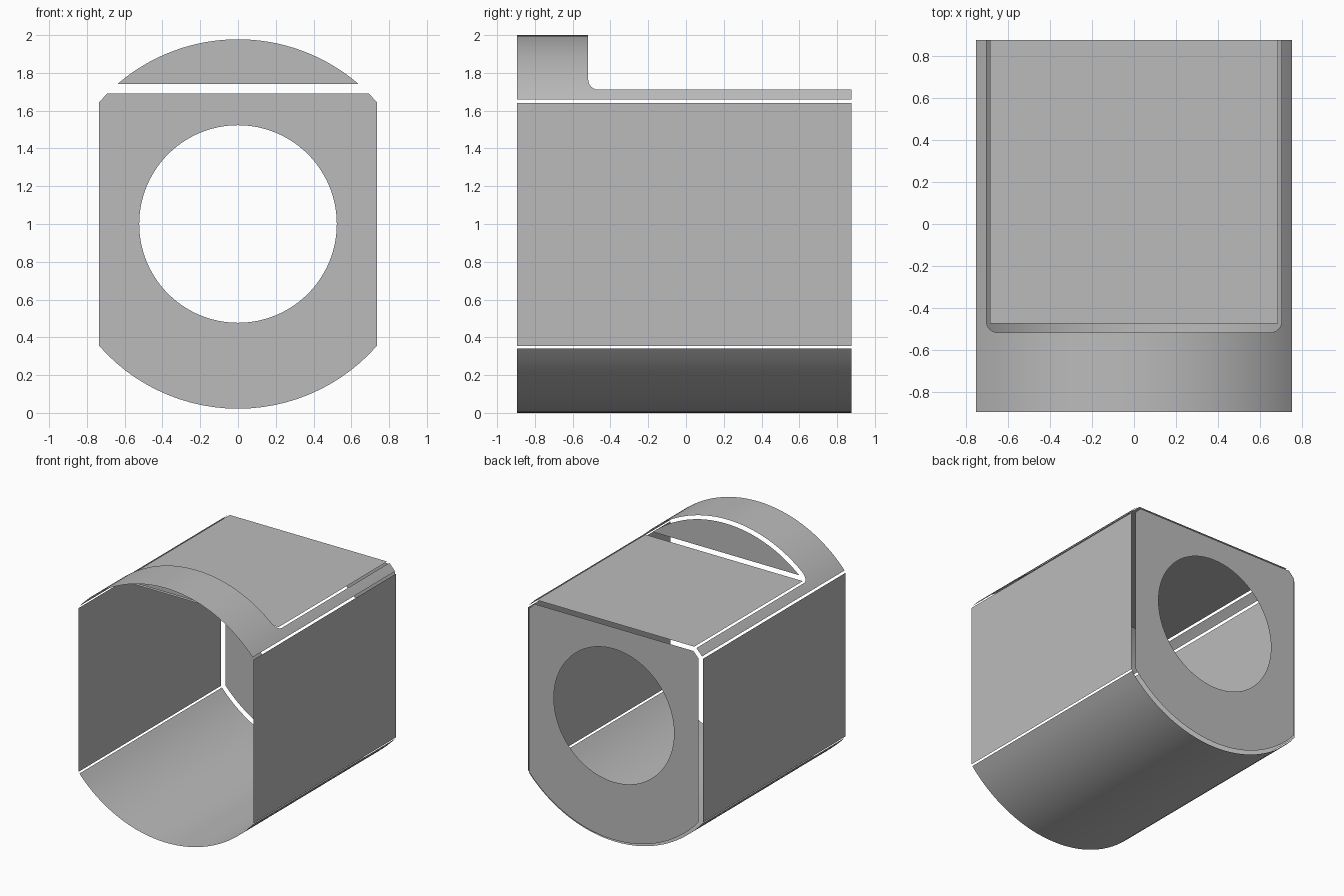
import bpy
from math import sin, cos, asin, acos, atan2, pi, sqrt, radians

if "Cube" in bpy.data.objects:
    bpy.data.objects.remove(bpy.data.objects["Cube"], do_unlink=True)

# Main dimensions: a round housing of radius 1 about the axis z = AXIS
AXIS = 1.0
FRONT, BACK = -0.895, 0.876     # ends of the long panels
BACK_PLANE = 0.895              # plane of the bored end plate
SIDE = 0.76                     # half width between the side panels
FLAT_Z = 1.717                  # height of the milled flat
STEP_Y = -0.496                 # plane of the step above the flat
INNER_R = 0.978                 # end faces sit just inside the shell
BORE = 0.523

grey = bpy.data.materials.new("plain grey")
grey.use_nodes = True
colour = (0.5, 0.5, 0.5, 1)
grey.diffuse_color = colour
grey.node_tree.nodes["Principled BSDF"].inputs["Base Color"].default_value = colour


def make(name, verts, faces, smooth=False):
    mesh = bpy.data.meshes.new(name)
    mesh.from_pydata(verts, [], faces)
    mesh.materials.append(grey)
    for p in mesh.polygons:
        p.use_smooth = smooth
    obj = bpy.data.objects.new(name, mesh)
    bpy.context.collection.objects.link(obj)
    return obj


def spread(a, b, n):
    return [a + (b - a) * i / n for i in range(n + 1)]


def shell(name, columns, up=1):
    """Curved sheet from (angle off vertical, back end) columns."""
    verts, faces = [], []
    for a, back in columns:
        x, z = sin(a), AXIS + up * cos(a)
        verts += [(x, FRONT, z), (x, back, z)]
    for i in range(0, len(verts) - 2, 2):
        if abs(verts[i][0] - verts[i + 2][0]) > 1e-6:
            f = (i, i + 2, i + 3, i + 1)
            faces.append(f if up > 0 else f[::-1])
    return make(name, verts, faces, True)


# Curved underside
edge = asin(0.753)
shell("bottom_shell", [(a, BACK) for a in spread(-edge, edge, 32)], -1)

# Curved top: full band at the front, narrow rails beside the flat,
# with a small rounded inner corner between them
RAIL_Z, FILLET, BAND_END = 1.711, 0.054, -0.518
half = [(a, BACK) for a in spread(edge, acos(RAIL_Z - AXIS), 3)]
for t in spread(0, pi / 2, 6):
    z = RAIL_Z + FILLET * (1 - cos(t))
    half.append((acos(z - AXIS), BAND_END + FILLET * (1 - sin(t))))
half += [(a, BAND_END) for a in spread(half[-1][0], 0, 14)[1:]]
left_half = [(-a, b) for a, b in half]
shell("top_shell", left_half + half[-2::-1])

# Flat side panels
for name, s in (("left_side", 1), ("right_side", -1)):
    x = s * SIDE
    quad = [(x, FRONT, 0.354), (x, BACK, 0.354), (x, BACK, 1.641), (x, FRONT, 1.641)]
    make(name, quad[::s], [(0, 1, 2, 3)])

# Milled flat on top
fx, fy = 0.685, -0.473
make("top_flat", [(-fx, fy, FLAT_Z), (fx, fy, FLAT_Z),
                  (fx, BACK, FLAT_Z), (-fx, BACK, FLAT_Z)], [(0, 1, 2, 3)])

# Segment-shaped step face above the flat, facing back
sa = acos((1.742 - AXIS) / INNER_R)
seg = [(INNER_R * sin(a), STEP_Y, AXIS + INNER_R * cos(a)) for a in spread(-sa, sa, 32)]
make("step_face", seg, [tuple(range(len(seg)))])

# Bored end plate: ring between the round bore and the trimmed outline
plate_w, plate_top = 0.737, 0.692
corner_side = asin(plate_w / INNER_R)
corner_top = acos(plate_top / INNER_R)
angles = spread(-pi, pi, 96)[:-1]
angles += [s * a for s in (1, -1) for a in (corner_side, corner_top, pi - corner_side)]
angles.sort()


def reach(a):
    r = min(INNER_R, plate_w / max(abs(sin(a)), 1e-6))
    return min(r, plate_top / cos(a)) if cos(a) > 0.1 else r


verts = []
for a in angles:
    for r in (BORE, reach(a)):
        verts.append((r * sin(a), BACK_PLANE, AXIS + r * cos(a)))
n = len(verts)
make("end_plate", verts, [(i, i + 1, (i + 3) % n, (i + 2) % n) for i in range(0, n, 2)])
